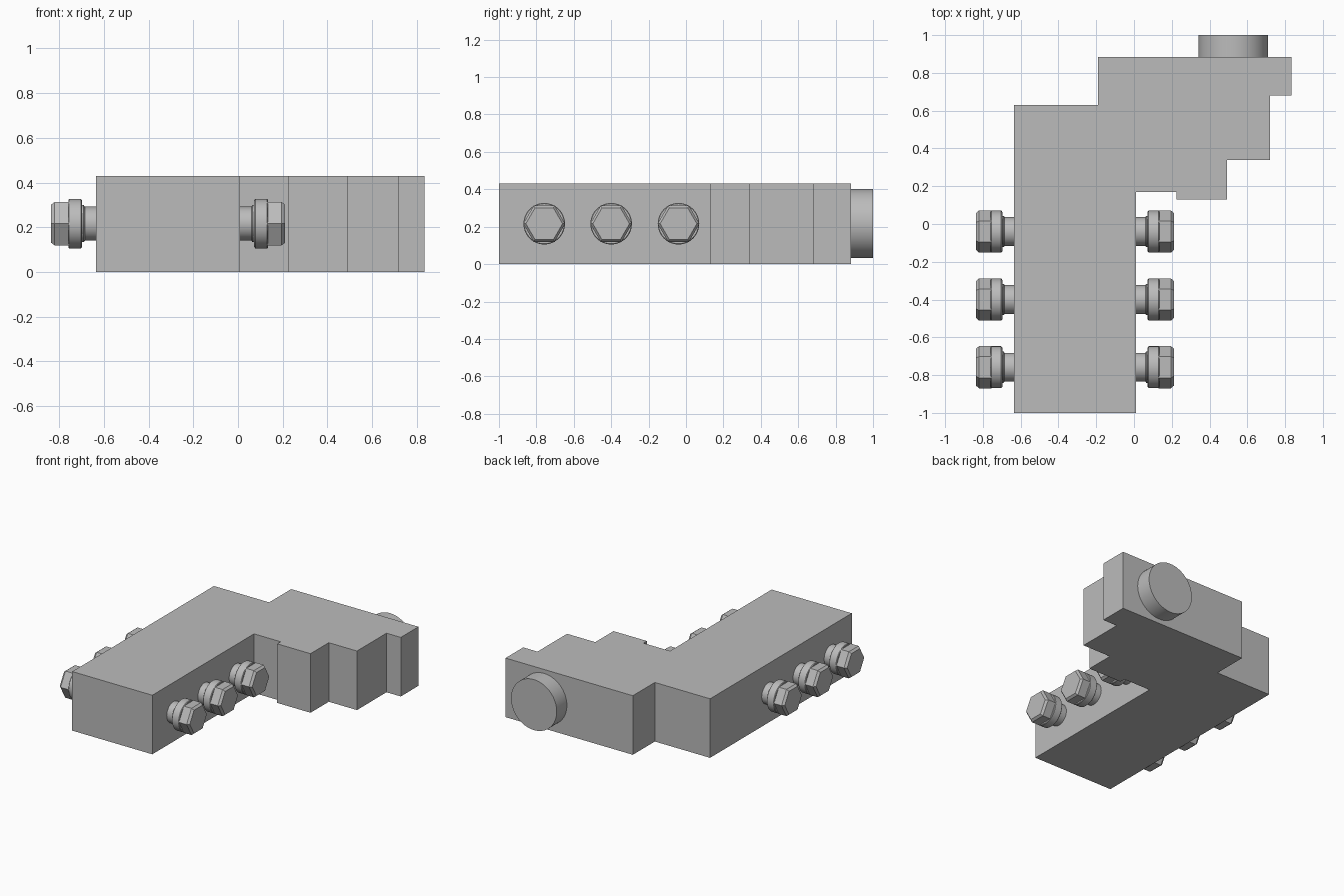
import bpy, bmesh, math
from mathutils import Matrix, Vector

cube = bpy.data.objects.get("Cube")
if cube:
    bpy.data.objects.remove(cube, do_unlink=True)

grey = bpy.data.materials.new("plain grey")
grey.use_nodes = True
colour = (0.5, 0.5, 0.5, 1)
grey.diffuse_color = colour
grey.node_tree.nodes["Principled BSDF"].inputs["Base Color"].default_value = colour


def finish(name, bm, smooth=False):
    bmesh.ops.recalc_face_normals(bm, faces=bm.faces)
    mesh = bpy.data.meshes.new(name)
    bm.to_mesh(mesh)
    bm.free()
    mesh.materials.append(grey)
    obj = bpy.data.objects.new(name, mesh)
    bpy.context.collection.objects.link(obj)
    if smooth:
        bpy.ops.object.select_all(action='DESELECT')
        obj.select_set(True)
        bpy.context.view_layer.objects.active = obj
        bpy.ops.object.shade_smooth_by_angle(angle=math.radians(30))
    return obj


def add_turned(bm, profile, sides, matrix):
    """Closed turned solid along local x from (distance, radius) pairs."""
    rings = []
    for d, r in profile:
        angles = [math.tau * i / sides for i in range(sides)]
        rings.append([bm.verts.new(matrix @ Vector((d, r * math.cos(a), r * math.sin(a))))
                      for a in angles])
    for a, b in zip(rings, rings[1:]):
        for i in range(sides):
            j = (i + 1) % sides
            bm.faces.new((a[i], a[j], b[j], b[i]))
    bm.faces.new(rings[0])
    bm.faces.new(rings[-1])


# Stepped block, extruded from its plan outline
height = 0.43
outline = [(-0.635, -1), (0.01, -1), (0.01, 0.17), (0.225, 0.17), (0.225, 0.13),
           (0.493, 0.13), (0.493, 0.34), (0.72, 0.34), (0.72, 0.68), (0.835, 0.68),
           (0.835, 0.883), (-0.19, 0.883), (-0.19, 0.63), (-0.635, 0.63)]
bm = bmesh.new()
base = bm.faces.new([bm.verts.new((x, y, 0)) for x, y in outline])
top = bmesh.ops.extrude_face_region(bm, geom=[base])["geom"]
bmesh.ops.translate(bm, vec=(0, 0, height),
                    verts=[v for v in top if isinstance(v, bmesh.types.BMVert)])
finish("stepped_block", bm)

# Round port on the back
bm = bmesh.new()
turn = Matrix.Translation((0.525, 0.883, 0.217)) @ Matrix.Rotation(math.pi / 2, 4, 'Z')
add_turned(bm, [(-0.01, 0.184), (0.117, 0.184)], 64, turn)
finish("back_port", bm, True)

# Three threaded fittings with hexagonal caps on each side
neck = [(-0.01, 0.076), (0.05, 0.076), (0.055, 0.083), (0.07, 0.083)]
collar = [(0.062, 0.104), (0.068, 0.111), (0.12, 0.111), (0.124, 0.107)]
cap = [(0.12, 0.112), (0.185, 0.112), (0.201, 0.098)]
for side, face_x, spin in (("left", 0.01, 0), ("right", -0.635, math.pi)):
    for row, y in enumerate((-0.04, -0.4, -0.758), 1):
        place = Matrix.Translation((face_x, y, 0.216)) @ Matrix.Rotation(spin, 4, 'Z')
        for part, profile, sides in (("neck", neck, 40), ("collar", collar, 40),
                                     ("hex_cap", cap, 6)):
            bm = bmesh.new()
            add_turned(bm, profile, sides, place)
            finish(f"{side}_fitting_{part}_{row}", bm, sides > 6)
